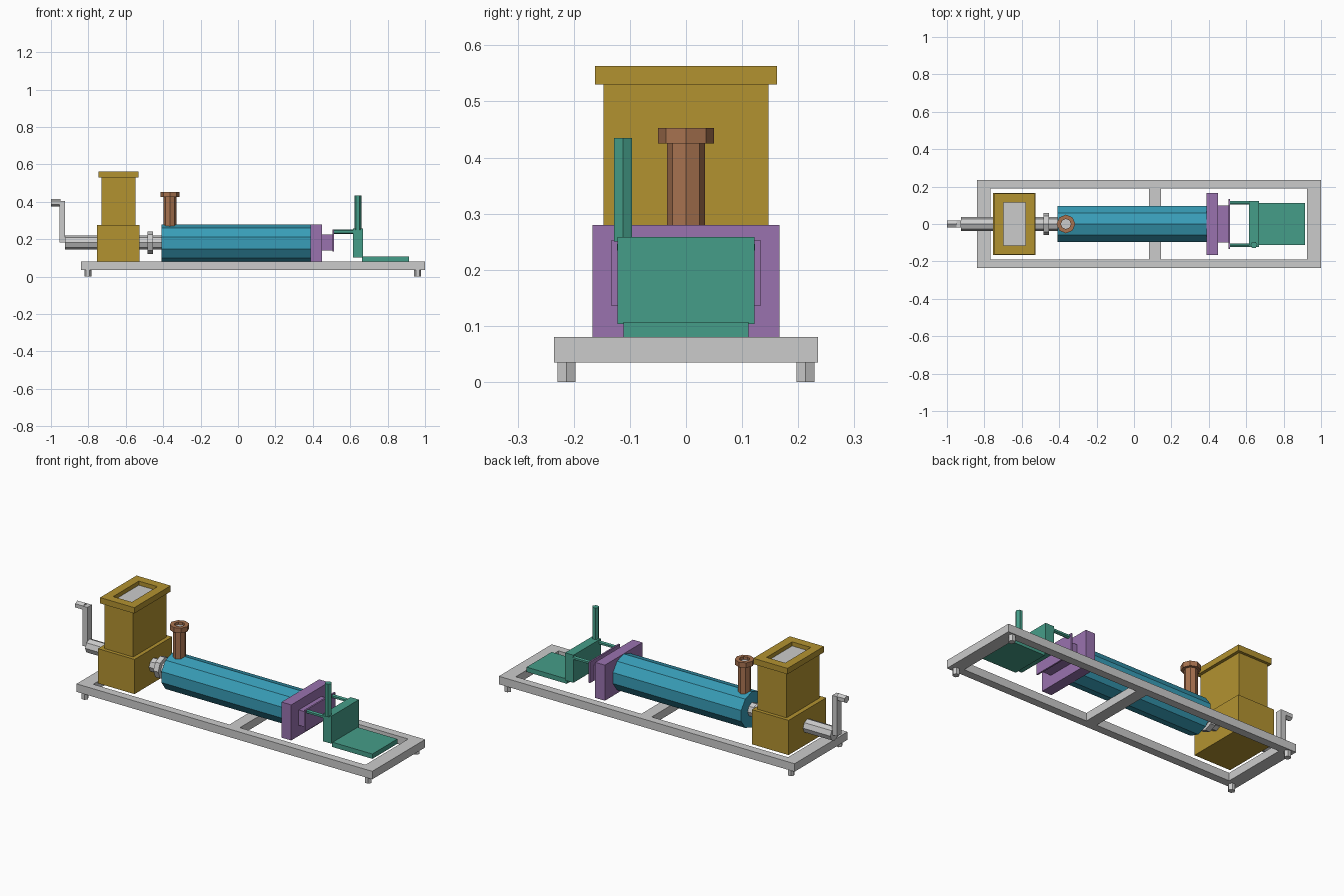
import bpy, bmesh, math
from mathutils import Vector

if "Cube" in bpy.data.objects:
    bpy.data.objects.remove(bpy.data.objects["Cube"])


def mat(name, rgb):
    m = bpy.data.materials.new(name)
    m.diffuse_color = (*rgb, 1)
    m.use_nodes = True
    m.node_tree.nodes["Principled BSDF"].inputs["Base Color"].default_value = m.diffuse_color
    return m


YELLOW = mat("yellow_paint", (0.45, 0.29, 0.03))
BLUE = mat("blue_paint", (0.04, 0.34, 0.48))
PURPLE = mat("purple_paint", (0.32, 0.17, 0.43))
GREEN = mat("green_paint", (0.06, 0.34, 0.25))
COPPER = mat("copper_paint", (0.39, 0.17, 0.08))


def finish(name, bm, material):
    bmesh.ops.recalc_face_normals(bm, faces=bm.faces[:])
    me = bpy.data.meshes.new(name)
    bm.to_mesh(me)
    bm.free()
    ob = bpy.data.objects.new(name, me)
    bpy.context.collection.objects.link(ob)
    if material:
        me.materials.append(material)
    return ob


def box(name, x, y, z, material=None):
    """Box from (min, max) ranges."""
    bm = bmesh.new()
    bmesh.ops.create_cube(bm, size=1)
    for v in bm.verts:
        v.co = [r[0] + (c + 0.5) * (r[1] - r[0]) for c, r in zip(v.co, (x, y, z))]
    return finish(name, bm, material)


def prism(name, axis, centre, span, r, sides, material=None):
    """Flat-sided rod along x or z; a corner points up (x) or to +x (z)."""
    bm = bmesh.new()
    rings = []
    for s in span:
        ring = []
        for i in range(sides):
            a = 2 * math.pi * i / sides
            u, w = r * math.cos(a), r * math.sin(a)
            if axis == "x":
                p = Vector((s, centre[0] + w, centre[1] + u))
            else:
                p = Vector((centre[0] + u, centre[1] + w, s))
            ring.append(bm.verts.new(p))
        rings.append(ring)
    for ring in rings:
        bm.faces.new(ring)
    for i in range(sides):
        j = (i + 1) % sides
        bm.faces.new((rings[0][i], rings[0][j], rings[1][j], rings[1][i]))
    return finish(name, bm, material)


def collar(name, outer, inner, z0, z1, material):
    """Upright ring between two matching outlines."""
    bm = bmesh.new()
    loops = [[bm.verts.new((x, y, z)) for x, y in pts]
             for pts, z in ((outer, z0), (outer, z1), (inner, z1), (inner, z0))]
    n = len(outer)
    for k in range(4):
        a, b = loops[k], loops[(k + 1) % 4]
        for i in range(n):
            j = (i + 1) % n
            bm.faces.new((a[i], a[j], b[j], b[i]))
    return finish(name, bm, material)


def rect(x0, x1, y):
    return [(x0, -y), (x1, -y), (x1, y), (x0, y)]


def ngon(cx, r, n):
    return [(cx + r * math.cos(2 * math.pi * i / n), r * math.sin(2 * math.pi * i / n))
            for i in range(n)]


# Base frame with feet
FZ = (0.035, 0.08)
for side, s in (("front", -1), ("back", 1)):
    box(f"{side}_rail", (-0.84, 1.0), sorted((s * 0.19, s * 0.235)), FZ)
    for end, x in (("left", -0.803), ("right", 0.96)):
        prism(f"{side}_{end}_foot", "z", (x, s * 0.213), (0, 0.04), 0.0187, 6)
for name, x in (("left", (-0.84, -0.768)), ("middle", (0.08, 0.145)), ("right", (0.926, 1.0))):
    box(f"{name}_crossbar", x, (-0.19, 0.19), FZ)

# Feed hopper
box("hopper_base", (-0.755, -0.527), (-0.167, 0.167), (0.08, 0.275), YELLOW)
box("hopper_body", (-0.729, -0.549), (-0.147, 0.147), (0.275, 0.53), YELLOW)
collar("hopper_rim", rect(-0.745, -0.532, 0.162), rect(-0.697, -0.581, 0.114),
       0.53, 0.563, YELLOW)
box("hopper_opening", (-0.697, -0.581), (-0.114, 0.114), (0.525, 0.54))

# Drive shaft, coupling and crank
AXIS = (0, 0.182)
prism("shaft", "x", AXIS, (-0.925, -0.40), 0.038, 8)
prism("coupling", "x", AXIS, (-0.485, -0.455), 0.06, 8)
box("crank_arm", (-0.955, -0.924), (-0.02, 0.02), (0.182, 0.405))
prism("crank_handle", "x", (0, 0.395), (-1.0, -0.95), 0.021, 6)

# Barrel and vent pipe
prism("barrel", "x", (0, 0.18), (-0.41, 0.39), 0.1, 10, BLUE)
VX = -0.364
prism("vent_pipe", "z", (VX, 0), (0.255, 0.43), 0.034, 8, COPPER)
collar("vent_flange", ngon(VX, 0.05, 8), ngon(VX, 0.027, 8), 0.425, 0.453, COPPER)
prism("vent_opening", "z", (VX, 0), (0.425, 0.438), 0.027, 8)

# Extrusion die
box("die_plate", (0.388, 0.448), (-0.167, 0.167), (0.08, 0.28), PURPLE)
box("die_nozzle", (0.448, 0.505), (-0.1, 0.1), (0.14, 0.226), PURPLE)
box("die_lip", (0.504, 0.513), (-0.133, 0.133), (0.135, 0.253), PURPLE)

# Cutter and outfeed tray
for side, s in (("front", -1), ("back", 1)):
    prism(f"{side}_guide_rod", "x", (s * 0.113, 0.24), (0.505, 0.625), 0.011, 6, GREEN)
box("cutter_block", (0.615, 0.667), (-0.122, 0.122), (0.103, 0.258), GREEN)
prism("cutter_lever", "z", (0.641, -0.112), (0.25, 0.435), 0.0187, 6, GREEN)
box("outfeed_tray", (0.664, 0.914), (-0.111, 0.111), (0.08, 0.107), GREEN)
